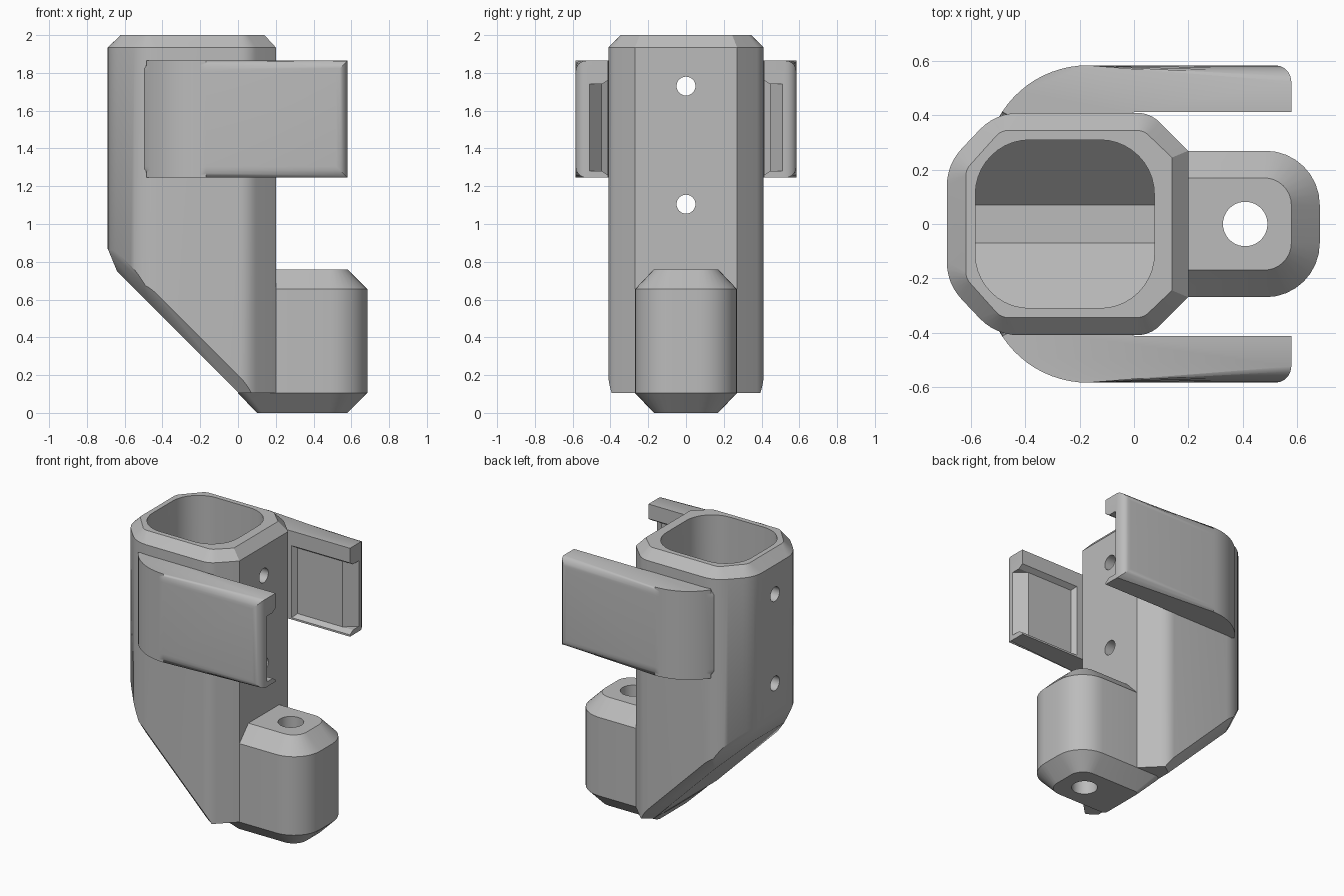
import bpy, bmesh
from math import sin, cos, tan, pi, radians
from mathutils import Vector

if "Cube" in bpy.data.objects:
    bpy.data.objects.remove(bpy.data.objects["Cube"], do_unlink=True)

GREY = (0.5, 0.5, 0.5, 1)
grey = bpy.data.materials.new("plain grey")
grey.use_nodes = True
grey.diffuse_color = GREY
grey.node_tree.nodes["Principled BSDF"].inputs["Base Color"].default_value = GREY


def fillet(corners, steps=6):
    """Outline from (x, y, radius) corners, each rounded by an arc."""
    out = []
    for i, (x, y, r) in enumerate(corners):
        p = Vector((x, y))
        if r == 0:
            out.append(p)
            continue
        a = (Vector(corners[i - 1][:2]) - p).normalized()
        b = (Vector(corners[(i + 1) % len(corners)][:2]) - p).normalized()
        half = a.angle(b) / 2
        centre = p + (a + b).normalized() * (r / sin(half))
        start = p + a * (r / tan(half)) - centre
        end = p + b * (r / tan(half)) - centre
        sweep = pi - 2 * half
        for k in range(steps + 1):
            t = k / steps
            out.append(centre + (start * sin((1 - t) * sweep) + end * sin(t * sweep)) / sin(sweep))
    return out


def mirrored(half):
    """Close a half outline, listed from right to left at y > 0, over the x axis."""
    return half + [(x, -y, r) for x, y, r in reversed(half)]


def loft(layers):
    """Closed solid through (z, outline) layers."""
    bm = bmesh.new()
    rings = [[bm.verts.new((p[0], p[1], z)) for p in pts] for z, pts in layers]
    n = len(rings[0])
    for lo, hi in zip(rings, rings[1:]):
        for i in range(n):
            j = (i + 1) % n
            bm.faces.new((lo[i], lo[j], hi[j], hi[i]))
    bm.faces.new(rings[0][::-1])
    bm.faces.new(rings[-1])
    return bm, rings


def slice_off(bm, point, normal):
    """Remove everything on the normal's side of a plane and cap the cut."""
    bmesh.ops.bisect_plane(bm, geom=bm.verts[:] + bm.edges[:] + bm.faces[:], dist=1e-5,
                           plane_co=point, plane_no=Vector(normal).normalized(), clear_outer=True)
    bmesh.ops.holes_fill(bm, edges=[e for e in bm.edges if e.is_boundary], sides=0)


def finish(bm, name, flip=False):
    if flip:
        bmesh.ops.scale(bm, vec=(1, -1, 1), verts=bm.verts)
    bmesh.ops.remove_doubles(bm, verts=bm.verts, dist=1e-4)
    bmesh.ops.recalc_face_normals(bm, faces=bm.faces)
    mesh = bpy.data.meshes.new(name)
    bm.to_mesh(mesh)
    bm.free()
    mesh.materials.append(grey)
    ob = bpy.data.objects.new(name, mesh)
    bpy.context.collection.objects.link(ob)
    return ob


def activate(ob):
    bpy.ops.object.select_all(action='DESELECT')
    ob.select_set(True)
    bpy.context.view_layer.objects.active = ob


def cut(ob, cutter):
    mod = ob.modifiers.new("cut", 'BOOLEAN')
    mod.operation = 'DIFFERENCE'
    mod.solver = 'EXACT'
    mod.object = cutter
    activate(ob)
    bpy.ops.object.modifier_apply(modifier=mod.name)
    bpy.data.objects.remove(cutter, do_unlink=True)


def rod(radius, location, rotation):
    bpy.ops.mesh.primitive_cylinder_add(vertices=40, radius=radius, depth=3,
                                        location=location, rotation=rotation)
    ob = bpy.context.object
    ob.data.materials.append(grey)
    return ob


def smooth(ob):
    activate(ob)
    bpy.ops.object.shade_smooth_by_angle(angle=radians(30))


# Main socket body: rounded octagon with a chamfered rim
wide = fillet(mirrored([(.2, .27, 0), (.06, .41, .12), (-.51, .41, .2), (-.69, .22, .2)]))
rim = fillet(mirrored([(.14, .245, 0), (.035, .345, .06), (-.49, .345, .06), (-.62, .2, .06)]))
bm, _ = loft([(.105, wide), (1.935, wide), (2, rim)])
# Diagonal underside and the chamfers along it
slice_off(bm, (0, 0, .11), (-1, 0, -1))
slice_off(bm, (-.69, 0, .87), (-.92, 0, -.38))
for s in (1, -1):
    slice_off(bm, (.09, s * .41, .11), (-.707, s, -.707))
    slice_off(bm, (-.6, s * .315, .81), (-1.414, s * .707, -.707))
body = finish(bm, "socket_body")

# Socket cavity with a V-shaped floor
hole = fillet(mirrored([(.075, .31, .2), (-.585, .31, .2)]), 10)
bm, _ = loft([(.82, hole), (2.1, hole)])
for s in (1, -1):
    slice_off(bm, (0, s * .07, .82), (0, s, -1))
cut(body, finish(bm, "cavity_cutter"))
for z in (1.105, 1.73):
    cut(body, rod(.05, (0, 0, z), (0, pi / 2, 0)))
smooth(body)

# Foot block with chamfered ends and a vertical bore
outer = fillet(mirrored([(.685, .27, .2), (0, .27, .05)]), 8)
inner = fillet(mirrored([(.58, .17, .1), (.1, .17, .03)]), 8)
bm, _ = loft([(0, inner), (.105, outer), (.655, outer), (.76, inner)])
foot = finish(bm, "foot_block")
cut(foot, rod(.082, (.41, 0, .4), (0, 0, 0)))
smooth(foot)

# Side arms, curving out of the body, with a shallow pocket on the inside
R = .377
for name, flip in (("left_arm", False), ("right_arm", True)):
    # here the back of the model is +y
    name = "back_arm" if not flip else "front_arm"
    arc = [(-.17 - R * sin(a), .585 - R + R * cos(a))
           for a in (radians(62 * (1 - k / 12)) for k in range(13))]
    outline = arc + [(.58, .585), (.58, .412), (0, .412), (-.05, .38)]
    bm, rings = loft([(1.245, outline), (1.865, outline)])
    last = len(arc)
    soft = [bm.edges.get((ring[i], ring[i + 1])) for ring in rings for i in range(last)]
    soft.append(bm.edges.get((rings[0][last], rings[1][last])))
    bmesh.ops.bevel(bm, geom=soft, offset=.06, offset_type='OFFSET', segments=5,
                    profile=.5, affect='EDGES')
    arm = finish(bm, name, flip)

    # Chamfered pocket, open at the free end
    bm = bmesh.new()
    bmesh.ops.create_cube(bm, size=1)
    for v in bm.verts:
        deep = v.co.y > 0
        low, high = (1.28, 1.74) if deep else (1.25, 1.77)
        v.co = (.62 if v.co.x > 0 else (.15 if deep else .12),
                .445 if deep else .40, high if v.co.z > 0 else low)
    cut(arm, finish(bm, "pocket_cutter", flip))

    # Ramp at the pocket mouth
    ramp = [(.5, .40), (.6, .40), (.6, .526), (.5, .445)]
    bm, _ = loft([(1.28, ramp), (1.74, ramp)])
    cut(arm, finish(bm, "ramp_cutter", flip))
    smooth(arm)
